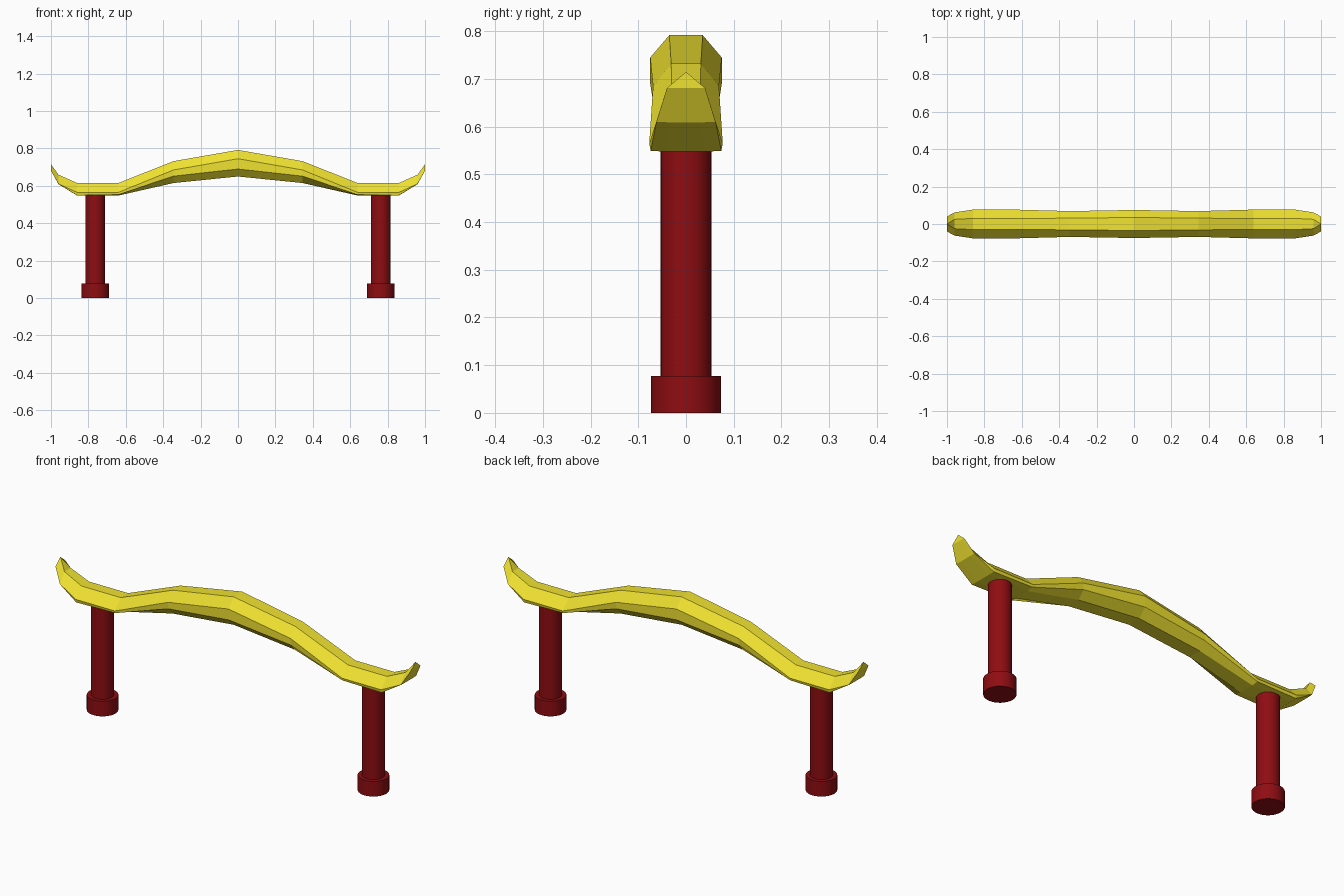
import bpy, bmesh, math

if "Cube" in bpy.data.objects:
    bpy.data.objects.remove(bpy.data.objects["Cube"])


def material(name, color):
    m = bpy.data.materials.new(name)
    m.diffuse_color = color
    m.use_nodes = True
    m.node_tree.nodes["Principled BSDF"].inputs["Base Color"].default_value = m.diffuse_color
    return m


yellow = material("yellow", (0.87, 0.76, 0.03, 1))
red = material("dark_red", (0.27, 0.004, 0.006, 1))

# Beam stations: x, (half width, z) for ridge, upper side, lower side, underside
half = [
    (0.00, (0.035, 0.792), (0.075, 0.745), (0.075, 0.69), (0.035, 0.65)),
    (0.345, (0.031, 0.732), (0.069, 0.685), (0.069, 0.652), (0.035, 0.615)),
    (0.64, (0.03, 0.615), (0.077, 0.565), (0.074, 0.553), (0.04, 0.548)),
    (0.86, (0.03, 0.615), (0.077, 0.565), (0.074, 0.549), (0.04, 0.548)),
    (0.96, (0.025, 0.66), (0.062, 0.611), (0.062, 0.61), (0.03, 0.609)),
    (1.00, (0.0, 0.715), (0.04, 0.681), (0.04, 0.681), (0.02, 0.681)),
]
stations = [(-x, *p) for x, *p in reversed(half[1:])] + half

# Curved faceted beam lofted through the stations
bm = bmesh.new()
rings = []
for x, *pts in stations:
    loop = [(y, z) for y, z in pts] + [(-y, z) for y, z in reversed(pts)]
    rings.append([bm.verts.new((x, y, z)) for y, z in loop])
for a, b in zip(rings, rings[1:]):
    for i in range(8):
        j = (i + 1) % 8
        bm.faces.new((a[i], a[j], b[j], b[i]))
bm.faces.new(rings[0])
bm.faces.new(rings[-1])
bmesh.ops.remove_doubles(bm, verts=bm.verts, dist=0.0005)
bmesh.ops.recalc_face_normals(bm, faces=bm.faces)
mesh = bpy.data.meshes.new("top_beam")
bm.to_mesh(mesh)
bm.free()
mesh.materials.append(yellow)
beam = bpy.data.objects.new("top_beam", mesh)
bpy.context.collection.objects.link(beam)


def cylinder(name, x, radius, z0, z1):
    bpy.ops.mesh.primitive_cylinder_add(vertices=32, radius=radius, depth=z1 - z0,
                                        location=(x, 0, (z0 + z1) / 2))
    ob = bpy.context.object
    ob.name = name
    ob.data.materials.append(red)
    bpy.ops.object.shade_smooth_by_angle(angle=math.radians(35))


# Round posts with wider feet
for side, x in (("left", -0.763), ("right", 0.763)):
    cylinder(side + "_post", x, 0.053, 0.0, 0.57)
    cylinder(side + "_foot", x, 0.073, 0.0, 0.077)
